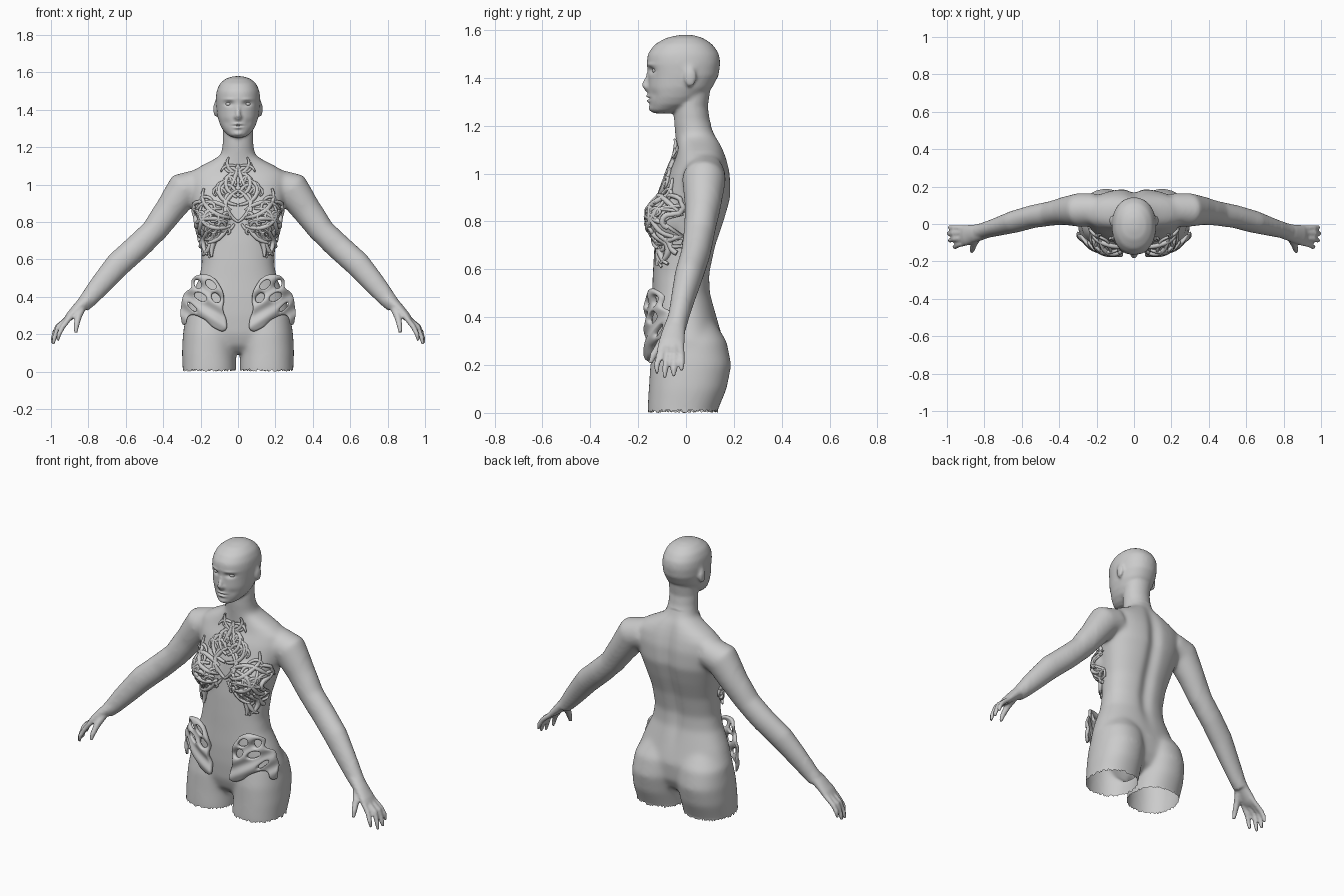
import bpy, bmesh, math, random
from mathutils import Vector, Matrix
from mathutils.bvhtree import BVHTree

if "Cube" in bpy.data.objects:
    bpy.data.objects.remove(bpy.data.objects["Cube"])
random.seed(4)


def add_object(name, data):
    ob = bpy.data.objects.new(name, data)
    bpy.context.collection.objects.link(ob)
    return ob


def bake(ob):
    dg = bpy.context.evaluated_depsgraph_get()
    return bpy.data.meshes.new_from_object(ob.evaluated_get(dg))


def voxel(ob, size):
    m = ob.modifiers.new("voxel", 'REMESH')
    m.mode, m.voxel_size = 'VOXEL', size
    me = bake(ob)
    ob.modifiers.clear()
    return me


def loft(bm, rings):
    rows = [[bm.verts.new(p) for p in r] for r in rings]
    n = len(rows[0])
    for a, b in zip(rows, rows[1:]):
        for i in range(n):
            bm.faces.new((a[i], a[(i + 1) % n], b[(i + 1) % n], b[i]))
    bm.faces.new(rows[0][::-1])
    bm.faces.new(rows[-1])


def stack(bm, sections, power=2.3, cx=None, n=40):
    # horizontal sections: (z, half width, front y, back y)
    rings = []
    for i, (z, w, yf, yb) in enumerate(sections):
        ring = []
        for k in range(n):
            a = 2 * math.pi * k / n
            c, s = math.cos(a), math.sin(a)
            x = math.copysign(abs(c) ** (2 / power), c) * w
            y = math.copysign(abs(s) ** (2 / power), s) * (yb - yf) / 2
            ring.append((x + (cx[i] if cx else 0), y + (yf + yb) / 2, z))
        rings.append(ring)
    loft(bm, rings)


def tube(bm, pts, n=16):
    # path points: (x, y, z, radius across y, radius along the other axis)
    P = [Vector(p[:3]) for p in pts]
    rings = []
    for i, p in enumerate(pts):
        d = (P[min(i + 1, len(P) - 1)] - P[max(i - 1, 0)]).normalized()
        side = Vector((0, 1, 0)) if abs(d.y) < 0.9 else Vector((1, 0, 0))
        side = (side - d * side.dot(d)).normalized()
        up = d.cross(side)
        rings.append([P[i] + side * math.cos(2 * math.pi * k / n) * p[3]
                      + up * math.sin(2 * math.pi * k / n) * p[4] for k in range(n)])
    loft(bm, rings)


def ball(bm, c, s):
    bmesh.ops.create_uvsphere(bm, u_segments=24, v_segments=16, radius=1,
                              matrix=Matrix.Translation(c) @ Matrix.Diagonal((*s, 1)))


bm = bmesh.new()
# torso
stack(bm, [(.10, .06, -.08, .06), (.14, .20, -.12, .12), (.2, .275, -.14, .15), (.3, .285, -.147, .157),
           (.4, .252, -.147, .13), (.5, .208, -.142, .104), (.58, .194, -.139, .102), (.7, .202, -.132, .128),
           (.8, .224, -.122, .162), (.9, .25, -.11, .19), (1.0, .265, -.075, .187), (1.06, .26, -.045, .172),
           (1.1, .2, -.037, .158), (1.135, .13, -.037, .143), (1.165, .085, -.037, .122)])
# neck
stack(bm, [(1.05, .12, -.035, .16), (1.12, .11, -.042, .147), (1.17, .09, -.047, .122), (1.22, .082, -.05, .1),
           (1.28, .08, -.05, .091), (1.34, .08, -.04, .1)], 2)
# head
stack(bm, [(1.252, .03, -.135, -.06), (1.265, .055, -.15, -.02), (1.29, .08, -.152, .04), (1.32, .096, -.156, .075),
           (1.36, .109, -.159, .11), (1.41, .116, -.158, .136), (1.46, .119, -.165, .144), (1.50, .115, -.161, .139),
           (1.54, .098, -.132, .112), (1.567, .066, -.085, .072), (1.58, .025, -.03, .03)], 2.15)
tube(bm, [(0, -.145, 1.44, .012, .010), (0, -.158, 1.40, .013, .011), (0, -.174, 1.37, .014, .014),
          (0, -.155, 1.348, .014, .014)])
for s in (1, -1):
    # nose wings, ears, breasts, thighs
    ball(bm, (s * .013, -.160, 1.362), (.010, .014, .010))
    ball(bm, (s * .120, .018, 1.405), (.012, .025, .043))
    ball(bm, (s * .125, -.066, .81), (.103, .098, .105))
    stack(bm, [(-.04, .142, -.161, .115), (.02, .143, -.161, .137), (.1, .145, -.156, .17), (.2, .145, -.15, .19),
               (.3, .14, -.13, .17), (.38, .11, -.1, .12)], 2.2, [s * c for c in (.153, .153, .155, .15, .14, .12)])
    # arms
    tube(bm, [(s * x, y, z, a, b) for x, y, z, a, b in (
        (.20, .08, 1.0, .085, .085), (.29, .075, .975, .092, .097), (.37, .07, .86, .076, .08),
        (.45, .055, .75, .066, .07), (.54, .04, .665, .062, .07), (.64, .012, .575, .06, .07),
        (.73, -.015, .47, .05, .06), (.80, -.035, .385, .043, .047), (.83, -.042, .355, .042, .04))], 24)
    # palms and fingers
    tube(bm, [(s * x, y, z, a, b) for x, y, z, a, b in (
        (.79, -.035, .395, .042, .04), (.85, -.05, .345, .048, .031), (.90, -.06, .295, .055, .023),
        (.92, -.062, .275, .05, .015))])
    for y0, y1, x1, z1 in ((-.1, -.122, .965, .165), (-.073, -.088, .99, .145),
                           (-.046, -.052, .995, .15), (-.022, -.018, .99, .175)):
        tube(bm, [(s * .89, y0, .30, .015, .015), (s * (x1 - .028), (y0 + y1) / 2, .24, .0145, .0145),
                  (s * (x1 - .008), y1, z1 + .035, .013, .013), (s * x1, y1, z1, .009, .009)], 12)
    tube(bm, [(s * .83, -.06, .35, .022, .022), (s * .855, -.105, .29, .019, .019),
              (s * .865, -.137, .24, .015, .015), (s * .868, -.15, .205, .009, .009)], 12)
bmesh.ops.recalc_face_normals(bm, faces=bm.faces)
me = bpy.data.meshes.new("body")
bm.to_mesh(me)
bm.free()
body = add_object("body", me)
body.data = voxel(body, .0078)

# blend the joined parts
bm = bmesh.new()
bm.from_mesh(body.data)


def smooth(test, count):
    vs = [v for v in bm.verts if test(v.co)]
    for _ in range(count):
        bmesh.ops.smooth_vert(bm, verts=vs, factor=.5, use_axis_x=True, use_axis_y=True, use_axis_z=True)


smooth(lambda p: abs(p.x) < .45 and p.z < 1.2, 20)
smooth(lambda p: .4 < abs(p.x) < .79, 12)
smooth(lambda p: abs(p.x) < .3 and 1.1 < p.z < 1.24, 8)
smooth(lambda p: p.z > 1.43, 8)
smooth(lambda p: True, 2)

# finer face, then its relief (x, z, width, height, depth) and the spine groove
fine = [e for e in bm.edges if all(v.co.z > 1.25 and v.co.y < -.09 for v in e.verts)]
bmesh.ops.subdivide_edges(bm, edges=fine, cuts=1, use_grid_fill=True)
smooth(lambda p: p.z > 1.25 and p.y < -.09, 3)
FACE = [(.048, 1.432, .024, .013, .014), (0, 1.324, .022, .007, -.010), (0, 1.304, .019, .007, -.010),
        (0, 1.314, .026, .004, .006), (0, 1.272, .025, .012, -.006), (.05, 1.456, .03, .008, -.004),
        (.06, 1.33, .02, .02, .004)]
for v in bm.verts:
    x, y, z = v.co
    if z > 1.25 and y < -.06:
        v.co.y += sum(d * math.exp(-((abs(x) - fx) / w) ** 2 - ((z - fz) / h) ** 2) for fx, fz, w, h, d in FACE)
    elif y > .05 and z < 1.2:
        v.co.y -= .02 * math.exp(-(x / .04) ** 2 - ((z - .8) / .35) ** 4)

# open, ragged leg ends
bmesh.ops.bisect_plane(bm, geom=bm.verts[:] + bm.edges[:] + bm.faces[:], plane_co=(0, 0, .012),
                       plane_no=(0, 0, 1), clear_inner=True)
for v in bm.verts:
    if v.is_boundary and v.co.z < .05:
        v.co.z = random.uniform(.0, .014)
surface = BVHTree.FromBMesh(bm)
bm.to_mesh(body.data)
bm.free()
body.data.shade_smooth()

# eyes
bm = bmesh.new()
for s in (1, -1):
    ball(bm, (s * .048, -.121, 1.431), (.021, .02, .015))
me = bpy.data.meshes.new("eyes")
bm.to_mesh(me)
bm.free()
me.shade_smooth()
add_object("eyes", me)


# chest filigree: scrolls (x, z, heading, length, curl, thickness) laid on the body
def scroll(curve, x, z, heading, length, curl, r, lift=.0, n=22):
    pts = []
    for i in range(n):
        t = i / (n - 1)
        hit, nor, _, _ = surface.ray_cast(Vector((min(abs(x), .232), -1, z)), Vector((0, 1, 0)))
        if hit and hit.y < .04:
            p = hit + nor * .005 - Vector((0, lift * t * t, 0))
            pts.append((p, r * (.45 + 1.1 * math.sin(math.pi * min(1, t * .8 + .15)))))
        a = math.radians(heading + curl * t ** 1.6)
        x += math.cos(a) * length / n
        z += math.sin(a) * length / n
    if len(pts) < 3:
        return
    for s in (1, -1):
        sp = curve.splines.new('POLY')
        sp.points.add(len(pts) - 1)
        for q, (p, rad) in zip(sp.points, pts):
            q.co = (s * p.x, p.y, p.z, 1)
            q.radius = rad


def filigree(name, scrolls):
    cu = bpy.data.curves.new(name, 'CURVE')
    cu.dimensions, cu.bevel_depth, cu.bevel_resolution, cu.use_fill_caps = '3D', 1, 1, True
    cu.resolution_u = 1
    for sc in scrolls:
        scroll(cu, *sc)
    add_object(name, cu)


filigree("collar_filigree", [
    (0, 1.05, 75, .09, -150, .007), (0, 1.05, 25, .13, 110, .007, .01), (.01, 1.10, 10, .10, -90, .006, .015),
    (0, 1.07, -15, .11, 140, .006), (.01, 1.0, 70, .10, -160, .007), (0, 1.11, -80, .16, 25, .008)])
filigree("center_filigree", [
    (.005, .93, 30, .24, 240, .008), (.005, .89, 10, .25, 210, .008), (.01, .95, 70, .16, -260, .007),
    (.0, .97, -35, .20, -110, .008), (.0, .80, 35, .24, 150, .008), (.01, .99, 40, .15, 200, .006),
    (.06, .95, 60, .13, -230, .006), (.09, .93, 50, .15, 230, .006), (.13, .90, 60, .14, -260, .006),
    (.02, .79, -60, .10, 120, .006)])
filigree("breast_filigree", [
    (.04, .86, 35, .27, -150, .009), (.04, .82, 10, .26, 110, .009), (.04, .78, -15, .26, 150, .009),
    (.07, .74, -30, .24, 170, .009), (.09, .87, 0, .22, -240, .008), (.22, .74, 95, .19, -60, .009),
    (.20, .72, 85, .22, 150, .008), (.17, .90, 20, .13, -200, .007), (.06, .80, 20, .22, -90, .008)])
filigree("leaf_tails", [
    (.10, .75, -60, .15, -40, .010, .01), (.13, .75, -85, .15, 50, .010, .01), (.16, .76, -65, .15, -70, .010, .01),
    (.19, .76, -100, .13, 60, .009, .01), (.06, .77, -60, .14, 60, .009, .02), (.15, .70, -110, .10, 60, .008)])
curls = []
for _ in range(22):
    a, d = random.uniform(0, 2 * math.pi), math.sqrt(random.random())
    curls.append((.14 + .075 * d * math.cos(a), .79 + .08 * d * math.sin(a), random.uniform(0, 360),
                  random.uniform(.06, .11), random.choice((-260, 260)), .006, .008))
filigree("small_curls", curls)

# pierced hip plates: flat outline with holes, thickened, then bent round the hip
cu = bpy.data.curves.new("hip_outline", 'CURVE')
cu.dimensions, cu.fill_mode = '2D', 'BOTH'
cu.extrude, cu.bevel_depth, cu.offset, cu.bevel_resolution = .005, .009, -.008, 2
OUTLINE = [(.185, .52), (.245, .495), (.25, .45), (.285, .42), (.302, .36), (.303, .28), (.288, .25), (.26, .30),
           (.19, .285), (.12, .23), (.07, .22), (.062, .27), (.08, .33), (.075, .40), (.10, .465), (.135, .505)]


def oval(cx, cz, a, b, tilt):
    t = math.radians(tilt)
    return [(cx + a * math.cos(u) * math.cos(t) - b * math.sin(u) * math.sin(t),
             cz + a * math.cos(u) * math.sin(t) + b * math.sin(u) * math.cos(t))
            for u in (k * math.pi / 4 for k in range(8))]


for loop in (OUTLINE, oval(.145, .465, .034, .02, 40), oval(.215, .468, .026, .018, 70),
             oval(.118, .395, .03, .021, 50), oval(.20, .40, .037, .02, 30), oval(.245, .345, .04, .011, 45)):
    sp = cu.splines.new('BEZIER')
    sp.bezier_points.add(len(loop) - 1)
    sp.use_cyclic_u = True
    for q, (x, z) in zip(sp.bezier_points, loop):
        q.co = (x, z, 0)
        q.handle_left_type = q.handle_right_type = 'AUTO'
flat = add_object("hip_outline", cu)
plates = add_object("hip_plates", bake(flat))
bpy.data.objects.remove(flat)
plates.data = voxel(plates, .006)
for v in plates.data.vertices:
    x, z, h = v.co
    bend = min(max((x - .1) / .2, 0), 1) ** 2
    ridge = .006 * math.sin((x * .6 - z) * 70)
    v.co = (x, -.158 + .10 * bend - h + ridge, z)
plates.data.shade_smooth()
sm = plates.modifiers.new("soften", 'SMOOTH')
sm.iterations = 4
plates.modifiers.new("mirror", 'MIRROR')
